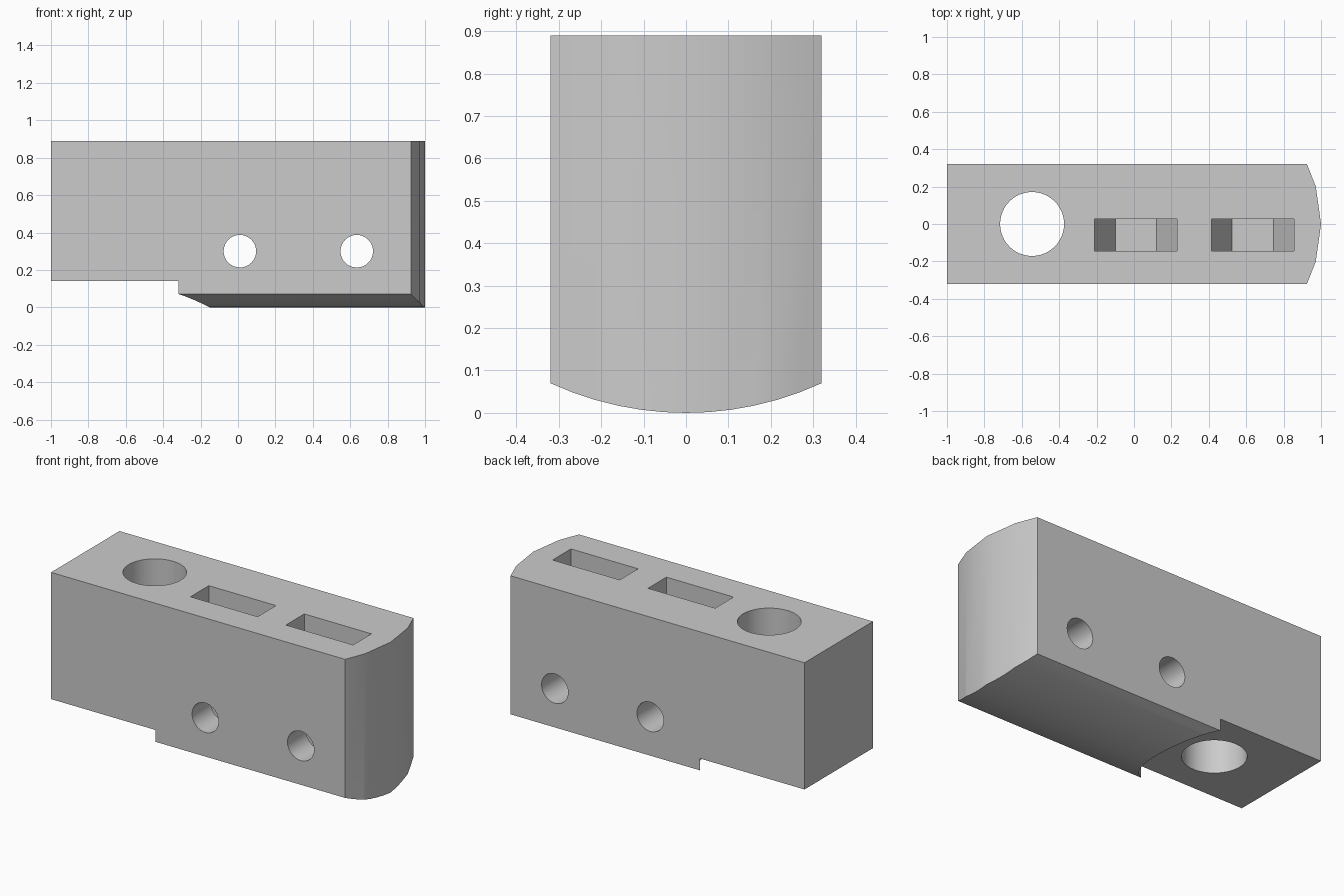
import bpy, bmesh, math
from mathutils import Vector

if "Cube" in bpy.data.objects:
    bpy.data.objects.remove(bpy.data.objects["Cube"])

HALF_W, TOP = 0.32, 0.89
HOLE_X = -0.545
PIN_Z, PIN_R, NUT_R = 0.3, 0.087, 0.22

grey = bpy.data.materials.new("plain_grey")
grey.use_nodes = True
grey.diffuse_color = (0.6, 0.6, 0.6, 1)
grey.node_tree.nodes["Principled BSDF"].inputs["Base Color"].default_value = (0.6, 0.6, 0.6, 1)


def prism(name, outline, axis, low, high):
    """Extrude a 2D outline along an axis: the outline uses the other two axes in order."""
    bm = bmesh.new()
    verts = []
    for p in outline:
        co = list(p)
        co.insert("xyz".index(axis), low)
        verts.append(bm.verts.new(co))
    face = bm.faces.new(verts)
    side = Vector([high - low if a == axis else 0 for a in "xyz"])
    new = bmesh.ops.extrude_face_region(bm, geom=[face])["geom"]
    bmesh.ops.translate(bm, vec=side, verts=[v for v in new if isinstance(v, bmesh.types.BMVert)])
    bmesh.ops.recalc_face_normals(bm, faces=bm.faces)
    mesh = bpy.data.meshes.new(name)
    bm.to_mesh(mesh)
    bm.free()
    mesh.materials.append(grey)
    obj = bpy.data.objects.new(name, mesh)
    bpy.context.collection.objects.link(obj)
    return obj


def circle(cx, cy, r, n):
    return [(cx + r * math.cos(math.tau * i / n), cy + r * math.sin(math.tau * i / n)) for i in range(n)]


def combine(target, tool, operation):
    """Apply a boolean and discard the tool."""
    mod = target.modifiers.new("boolean", "BOOLEAN")
    mod.operation, mod.solver, mod.object = operation, "EXACT", tool
    bpy.context.view_layer.objects.active = target
    bpy.ops.object.modifier_apply(modifier=mod.name)
    bpy.data.objects.remove(tool)


# Block with a gently rounded nose
nose = [(0.925, -HALF_W), (0.972, -0.2), (1, 0), (0.972, 0.2), (0.925, HALF_W)]
block = prism("block", [(-1, -HALF_W)] + nose + [(-1, HALF_W)], "z", -0.1, TOP)

# Bowed underside
steps = 12
bow_r = 0.766
bow = []
for i in range(steps + 1):
    y = HALF_W * (2 * i / steps - 1)
    bow.append((y, bow_r - math.sqrt(bow_r ** 2 - y ** 2)))
rounded = prism("bow_shape", [(-HALF_W - 0.1, 0.07)] + bow + [(HALF_W + 0.1, 0.07),
                (HALF_W + 0.1, 1), (-HALF_W - 0.1, 1)], "x", -1.1, 1.1)
combine(block, rounded, "INTERSECT")

# Raised ledge under the back, ending in an arc around the large hole
arc_r, ledge = 0.393, 0.14
arc = [(HOLE_X + arc_r * math.cos(a), arc_r * math.sin(a))
       for a in [math.radians(-90 + 180 * i / 48) for i in range(49)]]
recess = prism("recess_cutter", [(-1.1, -arc_r)] + arc + [(-1.1, arc_r)], "z", -0.2, ledge)
combine(block, recess, "DIFFERENCE")

# Large vertical hole
combine(block, prism("hole_cutter", circle(HOLE_X, 0, 0.171, 48), "z", -0.3, 1.2), "DIFFERENCE")

# Hexagon-bottomed nut slots open to the top, with cross holes
for x in (0.01, 0.635):
    hexagon = circle(x, PIN_Z, NUT_R, 6)
    slot = [(x - NUT_R, 1.1)] + hexagon[3:] + [hexagon[0], (x + NUT_R, 1.1)]
    combine(block, prism("slot_cutter", slot, "y", -0.145, 0.027), "DIFFERENCE")
    combine(block, prism("pin_cutter", circle(x, PIN_Z, PIN_R, 32), "y", -0.6, 0.6), "DIFFERENCE")

# Smooth curves, crisp edges
bpy.ops.object.select_all(action="DESELECT")
block.select_set(True)
bpy.context.view_layer.objects.active = block
bpy.ops.object.shade_smooth_by_angle(angle=math.radians(20))
